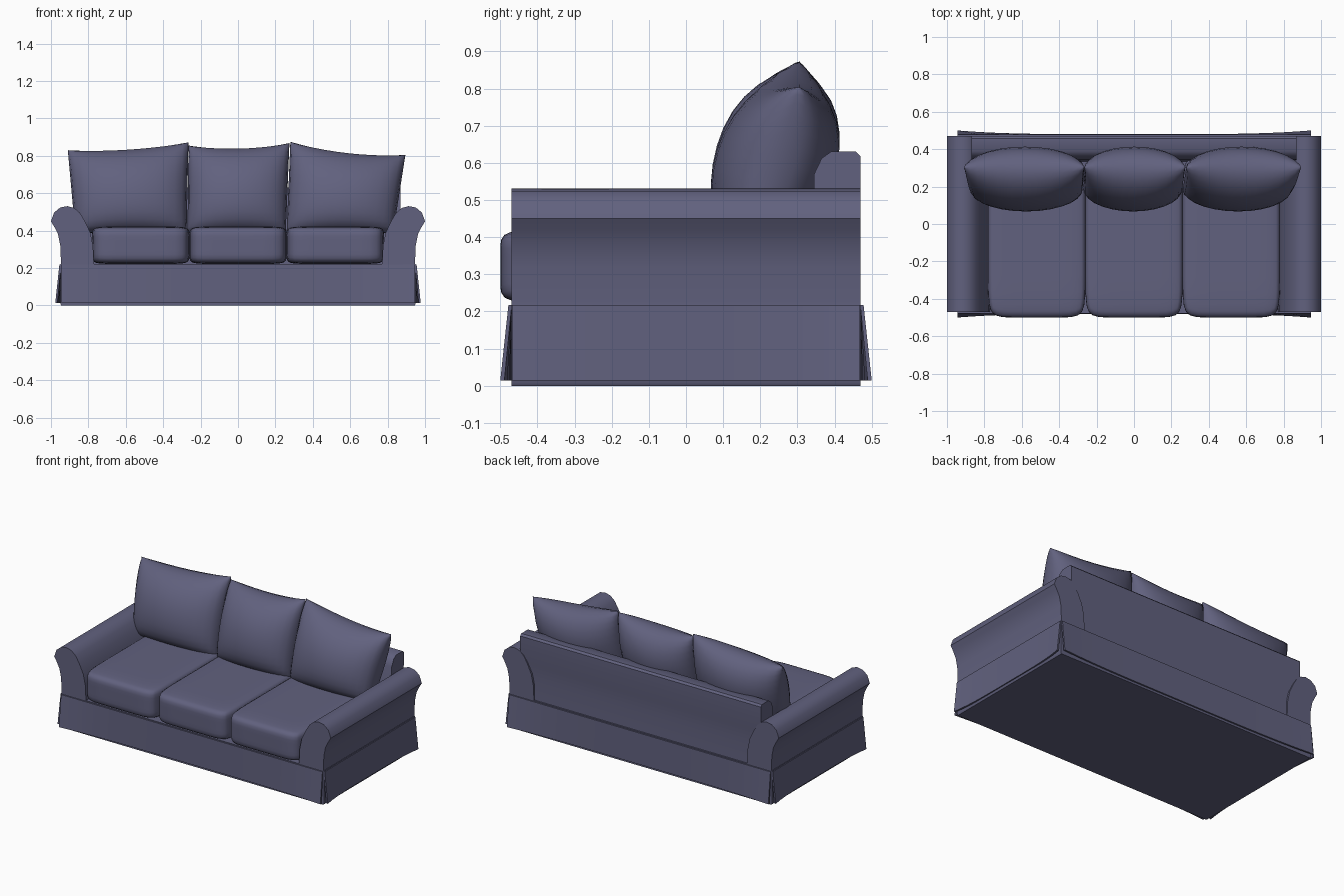
import bpy, bmesh, math
from mathutils import Vector

if "Cube" in bpy.data.objects:
    bpy.data.objects.remove(bpy.data.objects["Cube"])

fabric = bpy.data.materials.new("fabric")
fabric.diffuse_color = (0.12, 0.12, 0.21, 1)
fabric.use_nodes = True
fabric.node_tree.nodes["Principled BSDF"].inputs["Base Color"].default_value = fabric.diffuse_color


def finish(name, bm, angle=40):
    bmesh.ops.remove_doubles(bm, verts=bm.verts, dist=1e-5)
    bmesh.ops.recalc_face_normals(bm, faces=bm.faces)
    mesh = bpy.data.meshes.new(name)
    bm.to_mesh(mesh)
    bm.free()
    mesh.materials.append(fabric)
    ob = bpy.data.objects.new(name, mesh)
    bpy.context.collection.objects.link(ob)
    bpy.ops.object.select_all(action='DESELECT')
    ob.select_set(True)
    bpy.context.view_layer.objects.active = ob
    bpy.ops.object.shade_smooth_by_angle(angle=math.radians(angle))
    return ob


def loft(name, rings):
    """Closed cross-sections joined in order, capped at both ends."""
    bm = bmesh.new()
    vs = [[bm.verts.new(p) for p in r] for r in rings]
    n = len(vs[0])
    for a, b in zip(vs, vs[1:]):
        for i in range(n):
            j = (i + 1) % n
            bm.faces.new((a[i], a[j], b[j], b[i]))
    bm.faces.new(vs[0])
    bm.faces.new(vs[-1])
    return finish(name, bm)


def seat_cushion(name, centre, half, k=9):
    """Rounded, slightly crowned block."""
    bm = bmesh.new()
    bmesh.ops.create_cube(bm, size=2)
    bmesh.ops.subdivide_edges(bm, edges=bm.edges[:], cuts=11, use_grid_fill=True)
    for v in bm.verts:
        p = [math.sin(c * math.pi / 2) for c in v.co]
        f = max(map(abs, p)) / sum(abs(c) ** k for c in p) ** (1 / k)
        v.co = Vector([c + h * f * q for c, h, q in zip(centre, half, p)])
    return finish(name, bm, 60)


def pillow(name, bottom_l, bottom_r, top_l, top_r, sag, thick=0.165, n=14):
    """Stuffed pillow leaning back; corners are (x, z)."""
    bm = bmesh.new()
    lean = Vector((0, -0.967, 0.2))
    for side in (1, -1):
        grid = []
        for i in range(n + 1):
            row = []
            for j in range(n + 1):
                u = math.sin((2 * i / n - 1) * math.pi / 2)
                v = math.sin((2 * j / n - 1) * math.pi / 2)
                a, b = (u + 1) / 2, (v + 1) / 2
                x = (1-b)*((1-a)*bottom_l[0] + a*bottom_r[0]) + b*((1-a)*top_l[0] + a*top_r[0])
                z = (1-b)*((1-a)*bottom_l[1] + a*bottom_r[1]) + b*((1-a)*top_l[1] + a*top_r[1])
                z -= sag * (1 - u * u) * b
                y = 0.18 + 0.125 * b
                puff = max(0, 1 - u * u) ** 0.4 * max(0, 1 - v * v) ** (0.5 if v > 0 else 0.35)
                row.append(bm.verts.new(Vector((x, y, z)) + lean * side * thick * puff))
            grid.append(row)
        for i in range(n):
            for j in range(n):
                bm.faces.new((grid[i][j], grid[i+1][j], grid[i+1][j+1], grid[i][j+1]))
    return finish(name, bm, 70)


# Base block
base = [(-0.945, 0), (0.945, 0), (0.95, 0.008), (0.95, 0.222), (-0.95, 0.222), (-0.95, 0.008)]
loft("base", [[(x, y, z) for x, z in base] for y in (-0.47, 0.47)])

# Rolled arms
arm = [(0.77, 0.215), (0.775, 0.32), (0.79, 0.39), (0.818, 0.45), (0.845, 0.495),
       (0.875, 0.521), (0.912, 0.531), (0.95, 0.524), (0.983, 0.497), (1.0, 0.45),
       (0.982, 0.42), (0.962, 0.38), (0.95, 0.32), (0.946, 0.215)]
for s, label in ((-1, "left"), (1, "right")):
    loft(label + "_arm", [[(s * x, y, z) for x, z in arm] for y in (-0.47, 0.47)])

# Back rest frame
back = [(0.335, 0.215), (0.345, 0.57), (0.365, 0.612), (0.39, 0.63), (0.458, 0.63),
        (0.47, 0.618), (0.47, 0.54), (0.462, 0.45), (0.457, 0.36), (0.462, 0.215)]
loft("back_frame", [[(x, y, z) for y, z in back] for x in (-0.87, 0.87)])


# Skirt panels, flared towards their ends
def skirt(name, half_len, dist, angle):
    c, s = math.cos(angle), math.sin(angle)
    rings = []
    for i in range(17):
        t = i / 8 - 1
        out = 0.007 + 0.02 * t ** 4
        section = [(dist + 0.005, 0.218), (dist + out, 0.014),
                   (dist + out - 0.011, 0.014), (dist - 0.004, 0.218)]
        rings.append([(c * d - s * t * half_len, s * d + c * t * half_len, z) for d, z in section])
    loft(name, rings)


skirt("right_skirt", 0.468, 0.95, 0)
skirt("back_skirt", 0.945, 0.473, math.pi / 2)
skirt("left_skirt", 0.468, 0.95, math.pi)
skirt("front_skirt", 0.945, 0.473, -math.pi / 2)

# Seat cushions
for x, label in ((-0.52, "left"), (0, "middle"), (0.52, "right")):
    seat_cushion(label + "_seat_cushion", (x, -0.07, 0.322), (0.261, 0.43, 0.1))

# Back pillows
pillow("left_back_pillow", (-0.87, 0.39), (-0.275, 0.39), (-0.91, 0.83), (-0.265, 0.872), 0.02)
pillow("middle_back_pillow", (-0.27, 0.39), (0.255, 0.39), (-0.265, 0.855), (0.275, 0.868), 0.025)
pillow("right_back_pillow", (0.26, 0.39), (0.83, 0.39), (0.28, 0.875), (0.895, 0.805), 0.028)
